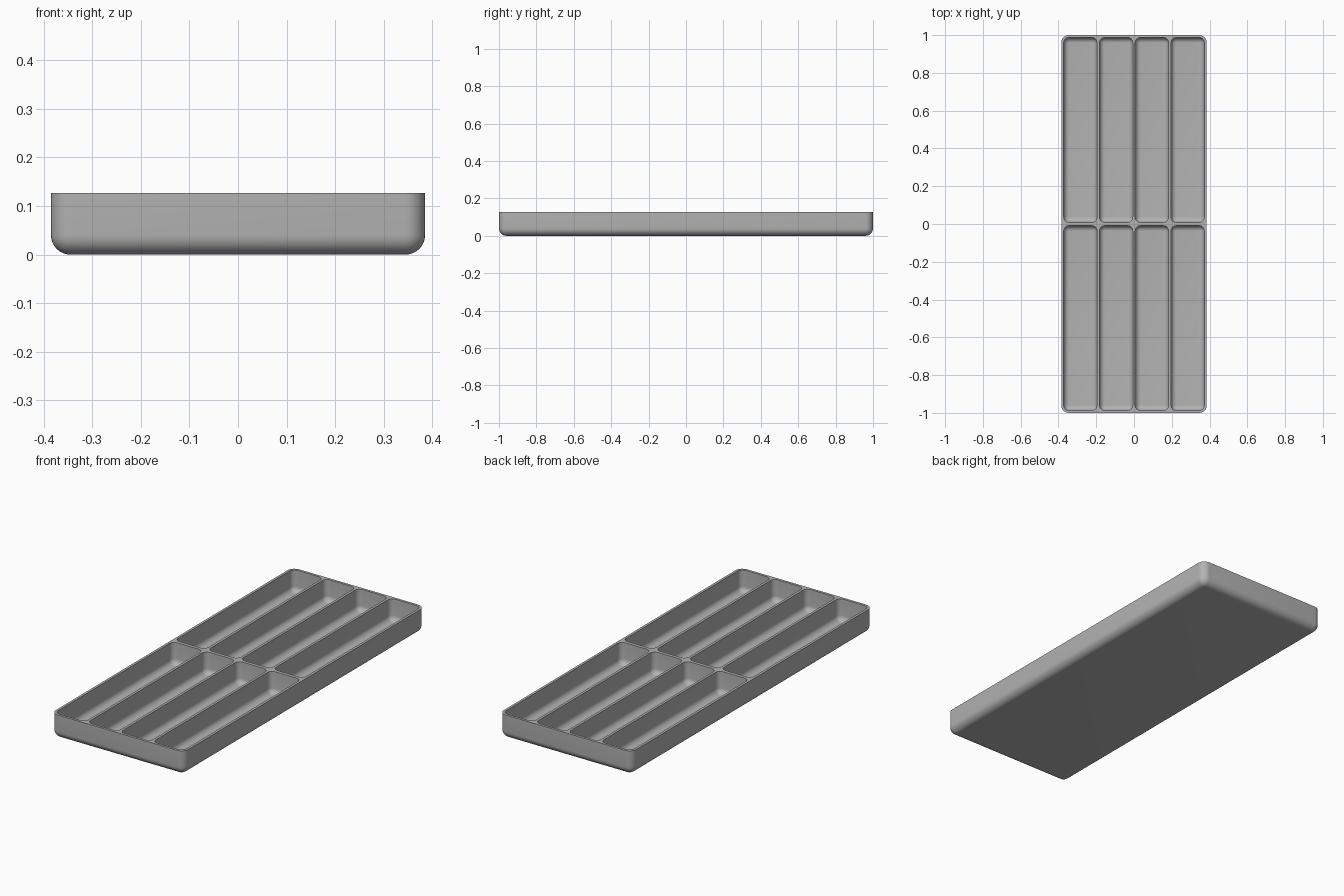
import bpy, bmesh
from math import sin, cos, pi

cube = bpy.data.objects.get("Cube")
if cube:
    bpy.data.objects.remove(cube)

HALF_X, HALF_Y, HEIGHT = 0.385, 1.0, 0.127
WALL, RIB, FLOOR = 0.013, 0.013, 0.013
MIDDLE_RIB = 0.018
OUTER_R, INNER_R = 0.04, 0.028
COLS, ROWS, STEPS = 4, 2, 8

grey = bpy.data.materials.new("matte grey")
grey.use_nodes = True
colour = (0.45, 0.45, 0.45, 1)
grey.diffuse_color = colour
grey.node_tree.nodes["Principled BSDF"].inputs["Base Color"].default_value = colour


def add_rounded_block(bm, cx, cy, hx, hy, z0, z1, r):
    """Block with rounded upright corners and a rounded bottom edge."""
    # Bottom fillet levels, then the straight wall up to the top
    levels = []
    for i in range(STEPS + 1):
        a = pi / 2 * i / STEPS
        levels.append((r * sin(a), z0 + r * (1 - cos(a))))
    levels.append((r, z1))
    rings = []
    for radius, z in levels:
        ring = []
        for k, (sx, sy) in enumerate([(1, 1), (-1, 1), (-1, -1), (1, -1)]):
            for i in range(STEPS + 1):
                a = pi / 2 * (k + i / STEPS)
                ring.append(bm.verts.new((cx + sx * (hx - r) + radius * cos(a),
                                          cy + sy * (hy - r) + radius * sin(a), z)))
        rings.append(ring)
    n = len(rings[0])
    for low, high in zip(rings, rings[1:]):
        for i in range(n):
            j = (i + 1) % n
            bm.faces.new((low[i], low[j], high[j], high[i]))
    bm.faces.new(rings[0][::-1])
    bm.faces.new(rings[-1])


def make_object(name, bm):
    bmesh.ops.remove_doubles(bm, verts=bm.verts, dist=1e-5)
    bmesh.ops.recalc_face_normals(bm, faces=bm.faces)
    mesh = bpy.data.meshes.new(name)
    bm.to_mesh(mesh)
    bm.free()
    mesh.materials.append(grey)
    obj = bpy.data.objects.new(name, mesh)
    bpy.context.collection.objects.link(obj)
    return obj


# Tray body
bm = bmesh.new()
add_rounded_block(bm, 0, 0, HALF_X, HALF_Y, 0, HEIGHT, OUTER_R)
tray = make_object("divided_tray", bm)

# Grid of compartments, cut out of the body
width = (2 * (HALF_X - WALL) - (COLS - 1) * RIB) / COLS
length = (2 * (HALF_Y - WALL) - (ROWS - 1) * MIDDLE_RIB) / ROWS
bm = bmesh.new()
for col in range(COLS):
    for row in range(ROWS):
        x = (col - (COLS - 1) / 2) * (width + RIB)
        y = (row - (ROWS - 1) / 2) * (length + MIDDLE_RIB)
        add_rounded_block(bm, x, y, width / 2, length / 2, FLOOR, HEIGHT + 0.05, INNER_R)
cutter = make_object("compartment_cutter", bm)
cutter.hide_render = True

cut = tray.modifiers.new("compartments", 'BOOLEAN')
cut.operation = 'DIFFERENCE'
cut.solver = 'EXACT'
cut.object = cutter
bpy.ops.object.select_all(action='DESELECT')
bpy.context.view_layer.objects.active = tray
tray.select_set(True)
bpy.ops.object.modifier_apply(modifier=cut.name)
bpy.data.objects.remove(cutter)

# Smooth fillets, crisp rim
bpy.ops.object.shade_smooth_by_angle(angle=pi / 6)
